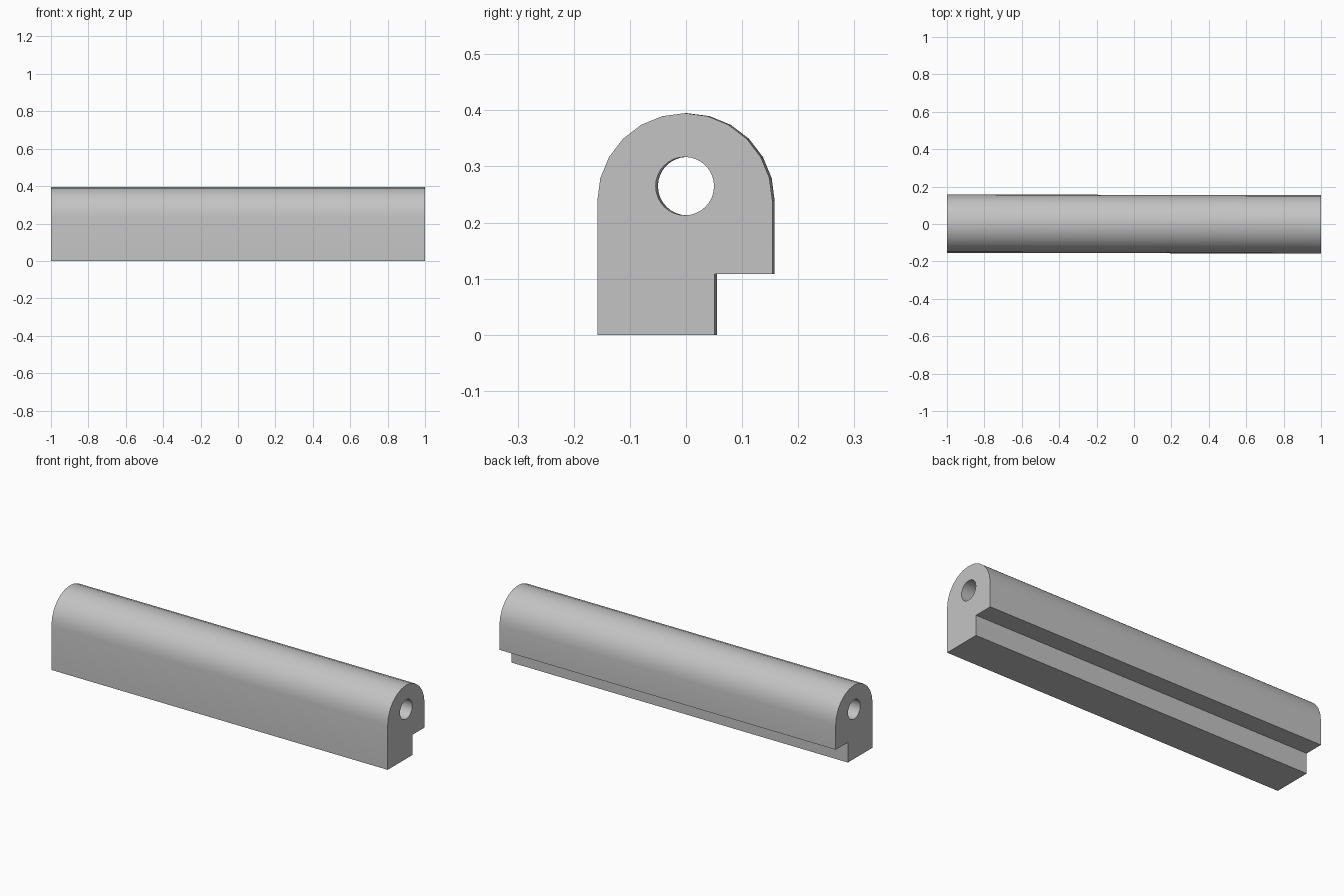
import bpy, bmesh
from math import sin, cos, pi, radians
from mathutils import Matrix

cube = bpy.data.objects.get("Cube")
if cube:
    bpy.data.objects.remove(cube, do_unlink=True)

LENGTH = 2.0
RADIUS = 0.156      # rounded top
ARC_Z = 0.239
BORE_R = 0.052
BORE_Z = 0.265
YAW = -0.002        # slight turn of the whole bar

grey = bpy.data.materials.new("light_grey")
grey.use_nodes = True
colour = (0.55, 0.55, 0.55, 1)
grey.diffuse_color = colour
grey.node_tree.nodes["Principled BSDF"].inputs["Base Color"].default_value = colour


def arc(radius, z, start, end, steps):
    """Points (y, z) along an arc, angles in degrees."""
    return [(radius * cos(a), z + radius * sin(a))
            for a in (radians(start + (end - start) * i / steps)
                      for i in range(steps + 1))]


# Profile: stepped foot with a rounded top, and a round bore
outline = [(-RADIUS, 0), (0.053, 0), (0.053, 0.108), (RADIUS, 0.108)]
outline += arc(RADIUS, ARC_Z, 0, 180, 12)
bore = arc(BORE_R, BORE_Z, 0, 360, 32)[:-1]

# Fill the end between both loops, then extrude along the bar
bm = bmesh.new()
edges = []
for loop in (outline, bore):
    verts = [bm.verts.new((-LENGTH / 2, y, z)) for y, z in loop]
    edges += [bm.edges.new((v, verts[i - 1])) for i, v in enumerate(verts)]
bmesh.ops.triangle_fill(bm, edges=edges, use_beauty=True)
result = bmesh.ops.extrude_face_region(bm, geom=bm.faces[:], use_keep_orig=True)
far_end = [g for g in result["geom"] if isinstance(g, bmesh.types.BMVert)]
bmesh.ops.translate(bm, verts=far_end, vec=(LENGTH, 0, 0))
bmesh.ops.recalc_face_normals(bm, faces=bm.faces[:])
bmesh.ops.rotate(bm, verts=bm.verts[:], cent=(0, 0, 0),
                 matrix=Matrix.Rotation(YAW, 3, 'Z'))

mesh = bpy.data.meshes.new("bored_bar")
bm.to_mesh(mesh)
bm.free()
mesh.materials.append(grey)
bar = bpy.data.objects.new("bored_bar", mesh)
bpy.context.collection.objects.link(bar)

# Smooth the rounded top and bore, keep the corners sharp
bpy.ops.object.select_all(action='DESELECT')
bar.select_set(True)
bpy.context.view_layer.objects.active = bar
bpy.ops.object.shade_smooth_by_angle(angle=radians(30))
